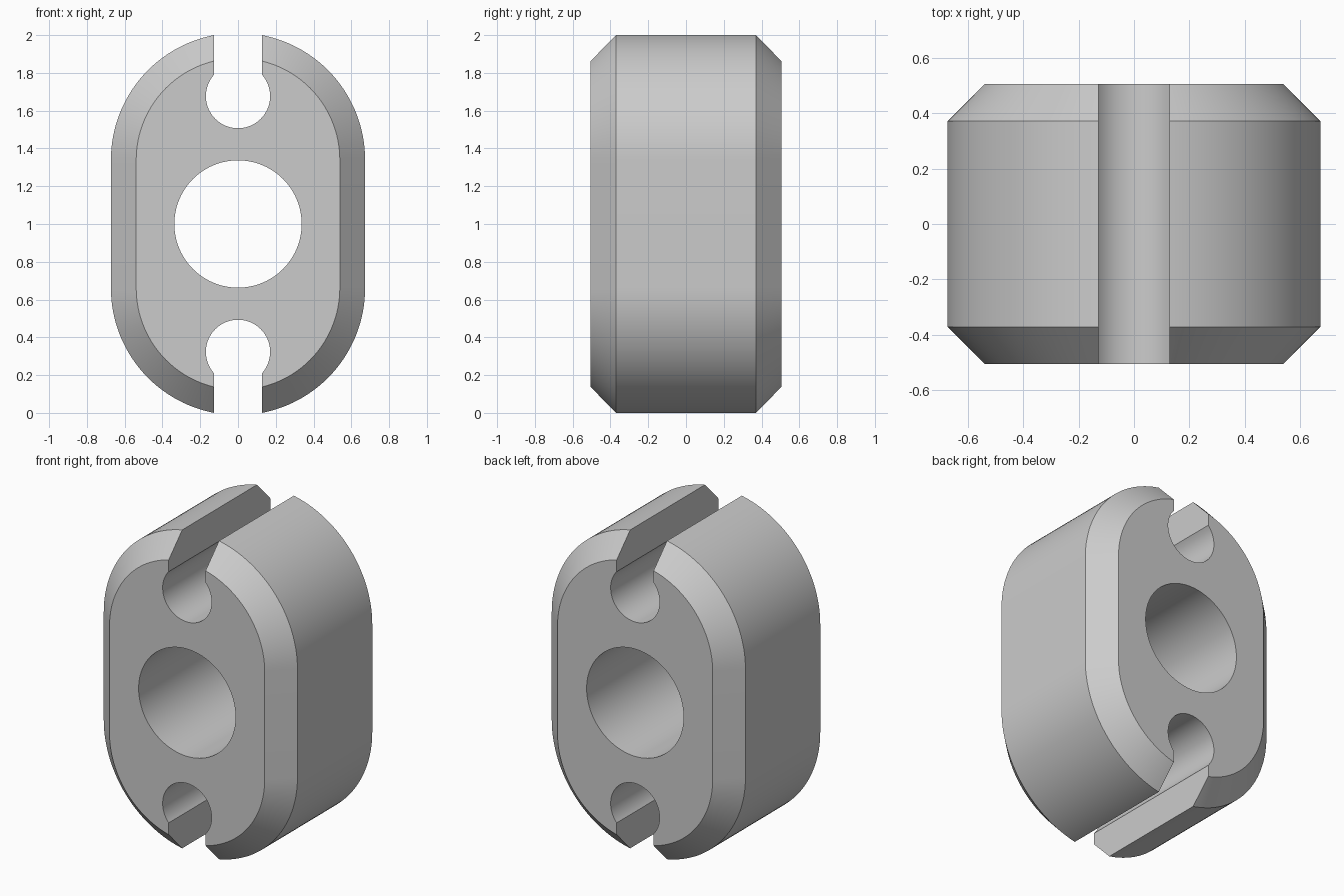
import bpy, bmesh
from math import sin, cos, pi, asin

cube = bpy.data.objects.get("Cube")
if cube:
    bpy.data.objects.remove(cube, do_unlink=True)

MID = 1.0          # height of the centre
ARC = 0.339        # offset of the rounded ends from the centre
HALF_DEPTH = 0.505
CHAMFER = 0.134
RADIUS = 0.673
SLOT = 0.128       # half width of the slots


def material(name, colour):
    mat = bpy.data.materials.new(name)
    mat.use_nodes = True
    mat.diffuse_color = colour
    mat.node_tree.nodes["Principled BSDF"].inputs["Base Color"].default_value = colour
    return mat


def arc(radius, z, start, end, steps):
    angles = [start + (end - start) * i / steps for i in range(steps + 1)]
    return [(radius * cos(a), z + radius * sin(a)) for a in angles]


def stadium(radius):
    return arc(radius, MID + ARC, 0, pi, 64) + arc(radius, MID - ARC, pi, 2 * pi, 64)


def loft(bm, sections):
    """Join (y, outline) sections into a closed solid."""
    rings = [[bm.verts.new((x, y, z)) for x, z in outline] for y, outline in sections]
    count = len(rings[0])
    for a, b in zip(rings, rings[1:]):
        for i in range(count):
            j = (i + 1) % count
            bm.faces.new((a[i], a[j], b[j], b[i]))
    bm.faces.new(rings[0])
    bm.faces.new(rings[-1])


def make_object(name, solids):
    bm = bmesh.new()
    for sections in solids:
        loft(bm, sections)
    bmesh.ops.recalc_face_normals(bm, faces=bm.faces)
    mesh = bpy.data.meshes.new(name)
    bm.to_mesh(mesh)
    bm.free()
    obj = bpy.data.objects.new(name, mesh)
    bpy.context.collection.objects.link(obj)
    return obj


# Chamfered oblong body
edge = HALF_DEPTH - CHAMFER
body = make_object("oblong_body", [[
    (-HALF_DEPTH, stadium(RADIUS - CHAMFER)),
    (-edge, stadium(RADIUS)),
    (edge, stadium(RADIUS)),
    (HALF_DEPTH, stadium(RADIUS - CHAMFER)),
]])
body.data.materials.append(material("plain grey", (0.6, 0.6, 0.6, 1)))

# Cutter: centre bore and a keyhole slot at each end
bore = arc(0.337, MID, 0, 2 * pi, 96)[:-1]
hole = 0.17
neck = pi / 2 - asin(SLOT / hole)
keyhole = arc(hole, 1.677, pi - neck, 2 * pi + neck, 64) + [(SLOT, 2.2), (-SLOT, 2.2)]
lower_keyhole = [(x, 2 * MID - z) for x, z in keyhole]
cutter = make_object("hole_cutter", [
    [(-0.7, outline), (0.7, outline)] for outline in (bore, keyhole, lower_keyhole)])
cutter.hide_render = True

# Cut, then drop the helper
cut = body.modifiers.new("holes", "BOOLEAN")
cut.operation = "DIFFERENCE"
cut.solver = "EXACT"
cut.object = cutter
bpy.ops.object.select_all(action="DESELECT")
body.select_set(True)
bpy.context.view_layer.objects.active = body
bpy.ops.object.modifier_apply(modifier=cut.name)
bpy.data.objects.remove(cutter, do_unlink=True)
bpy.ops.object.shade_smooth_by_angle(angle=pi / 6)
